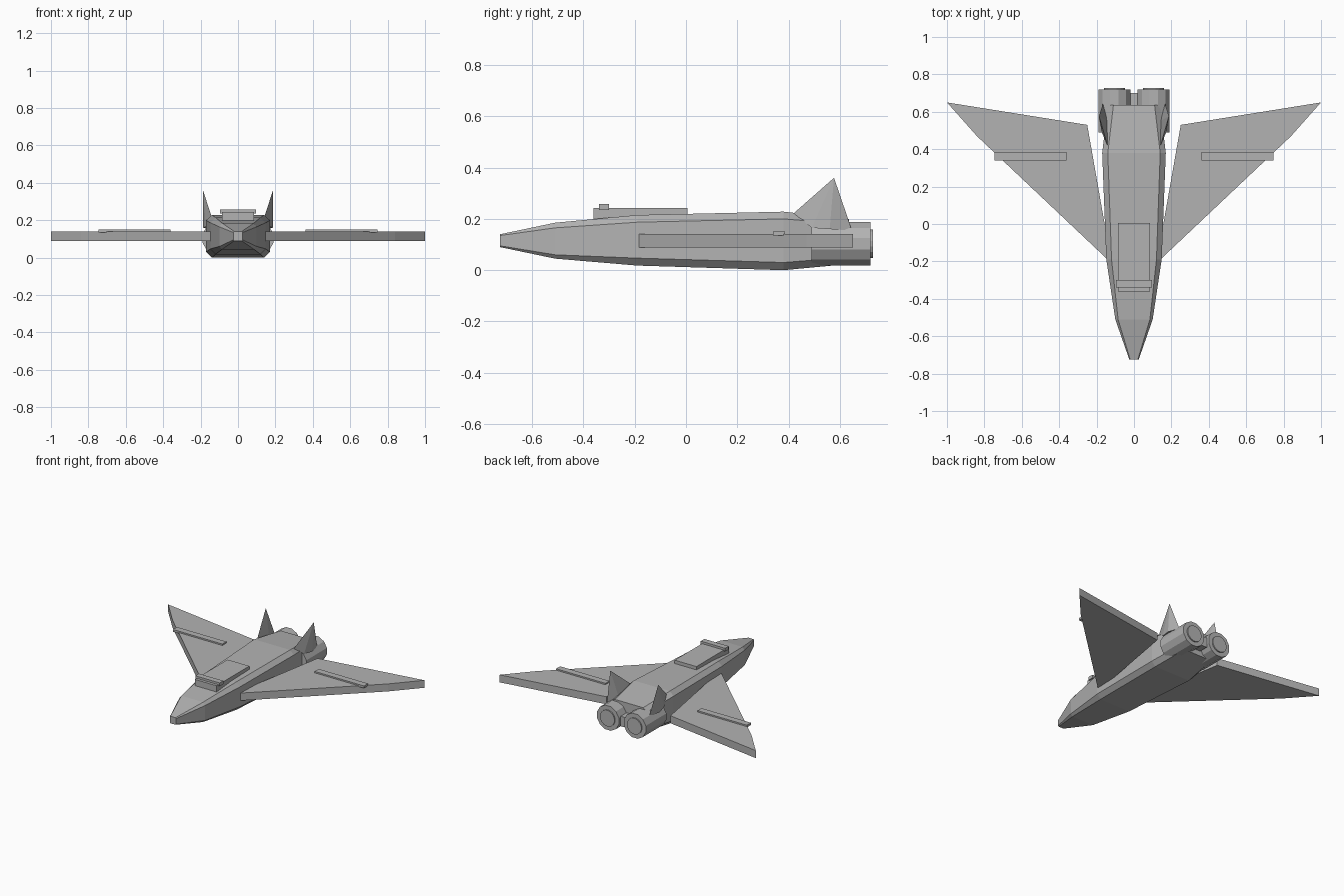
import bpy, bmesh, math
from mathutils import Vector

if "Cube" in bpy.data.objects:
    bpy.data.objects.remove(bpy.data.objects["Cube"])

grey = bpy.data.materials.new("hull grey")
grey.use_nodes = True
grey.diffuse_color = (0.45, 0.45, 0.45, 1)
grey.node_tree.nodes["Principled BSDF"].inputs["Base Color"].default_value = (0.45, 0.45, 0.45, 1)


def finish(name, bm):
    bmesh.ops.recalc_face_normals(bm, faces=bm.faces)
    mesh = bpy.data.meshes.new(name)
    bm.to_mesh(mesh)
    bm.free()
    mesh.materials.append(grey)
    obj = bpy.data.objects.new(name, mesh)
    bpy.context.scene.collection.objects.link(obj)
    return obj


def loft(name, rings):
    """Skin closed rings of points and cap both ends."""
    bm = bmesh.new()
    loops = [[bm.verts.new(p) for p in ring] for ring in rings]
    n = len(loops[0])
    for a, b in zip(loops, loops[1:]):
        for i in range(n):
            j = (i + 1) % n
            bm.faces.new((a[i], a[j], b[j], b[i]))
    bm.faces.new(loops[0])
    bm.faces.new(loops[-1])
    return finish(name, bm)


def box(name, lo, hi):
    corners = [(lo[0], lo[1]), (hi[0], lo[1]), (hi[0], hi[1]), (lo[0], hi[1])]
    return loft(name, [[(x, y, z) for x, y in corners] for z in (lo[2], hi[2])])


def tube(name, side, y0, y1, radius, sides):
    ring = [math.tau * (i + 0.5) / sides for i in range(sides)]
    return loft(name, [[(side * 0.105 + radius * math.cos(a), y, 0.103 + radius * math.sin(a))
                        for a in ring] for y in (y0, y1)])


# Fuselage: chamfered box sections
# y, outer half width, inner half width, bottom, lower side, upper side, top
sections = [
    (-0.725, 0.025, 0.02, 0.09, 0.095, 0.135, 0.14),
    (-0.51, 0.10, 0.085, 0.045, 0.06, 0.165, 0.185),
    (-0.19, 0.148, 0.12, 0.018, 0.047, 0.187, 0.215),
    (0.38, 0.17, 0.14, 0.0, 0.03, 0.2, 0.228),
    (0.635, 0.14, 0.11, 0.024, 0.05, 0.178, 0.2),
]
rings = []
for y, w, c, b, lo, up, t in sections:
    half = [(c, b), (w, lo), (w, up), (c, t)]
    rings.append([(x, y, z) for x, z in half] + [(-x, y, z) for x, z in reversed(half)])
loft("fuselage", rings)

# Canopy block, its cross bar and the tail spar between the engines
box("canopy", (-0.085, -0.36, 0.18), (0.085, 0.005, 0.243))
box("canopy_bar", (-0.095, -0.34, 0.235), (0.095, -0.30, 0.258))
box("tail_spar", (-0.02, 0.6, 0.06), (0.02, 0.70, 0.13))

wing_outline = [(0.12, -0.21), (0.84, 0.47), (1.0, 0.65), (0.25, 0.53)]
for label, s in (("left", 1), ("right", -1)):
    # Flat slab wing with a thin raised strip
    loft(label + "_wing", [[(s * x, y, z) for x, y in wing_outline] for z in (0.088, 0.141)])
    box(label + "_wing_strip", (s * 0.36, 0.34, 0.135), (s * 0.745, 0.385, 0.151))

    # Engine with a slightly proud exhaust disc
    tube(label + "_engine", s, 0.49, 0.72, 0.088, 12)
    tube(label + "_exhaust", s, 0.68, 0.728, 0.057, 16)

    # Tail fin: pyramid with a diamond foot
    bm = bmesh.new()
    foot = [bm.verts.new((s * x, y, z)) for x, y, z in
            [(0.142, 0.42, 0.222), (0.172, 0.49, 0.165), (0.186, 0.56, 0.16),
             (0.165, 0.647, 0.155), (0.142, 0.55, 0.18)]]
    tip = bm.verts.new((s * 0.187, 0.577, 0.36))
    for i, v in enumerate(foot):
        bm.faces.new((v, foot[(i + 1) % len(foot)], tip))
    bm.faces.new(foot)
    finish(label + "_tail_fin", bm)
